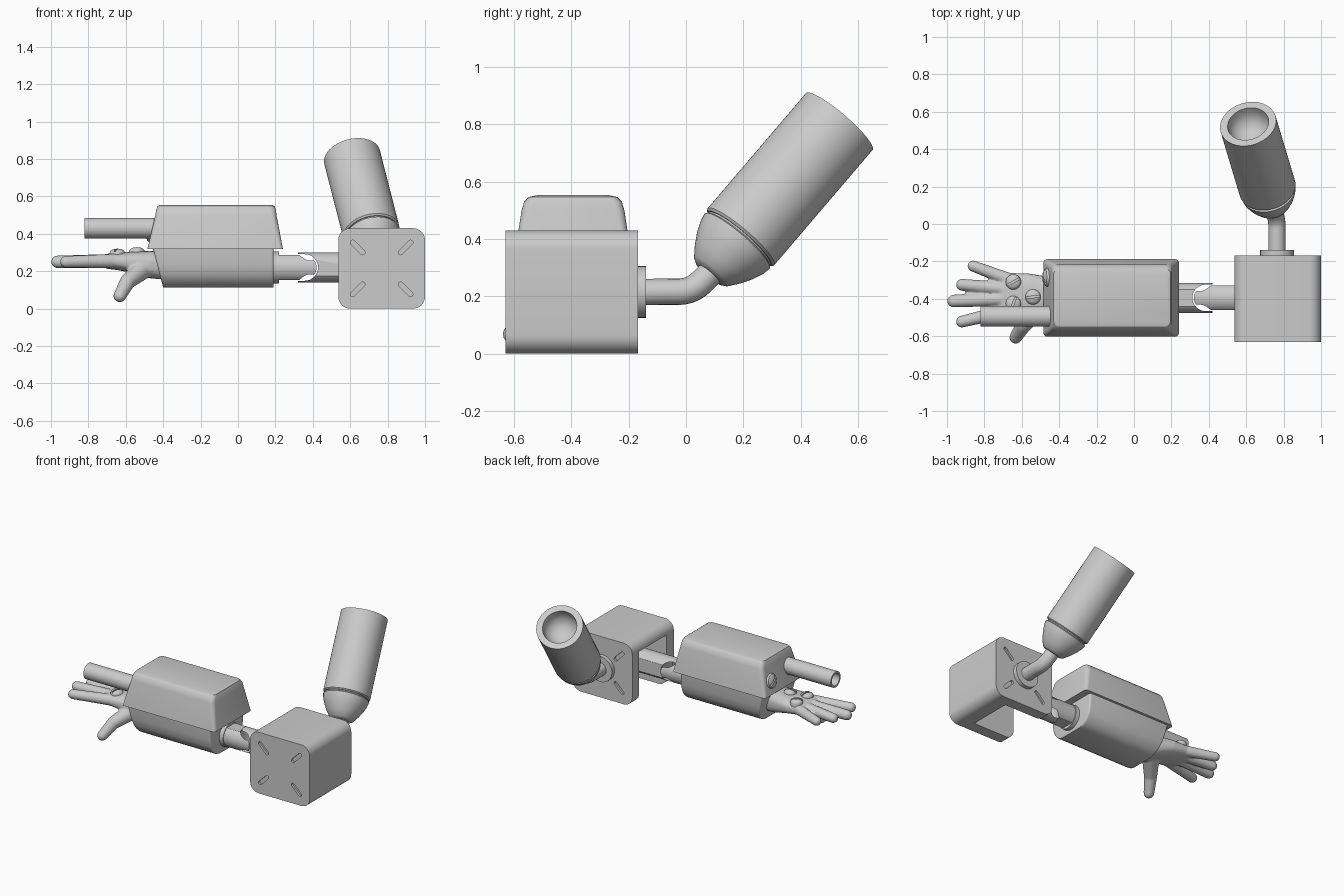
import bpy, bmesh, math
from mathutils import Vector

if "Cube" in bpy.data.objects:
    bpy.data.objects.remove(bpy.data.objects["Cube"])

CY, CZ = -0.395, 0.22          # forearm axis


def finish(name, bm, angle=35):
    bmesh.ops.remove_doubles(bm, verts=bm.verts, dist=1e-5)
    bmesh.ops.recalc_face_normals(bm, faces=bm.faces)
    me = bpy.data.meshes.new(name)
    bm.to_mesh(me)
    bm.free()
    ob = bpy.data.objects.new(name, me)
    bpy.context.collection.objects.link(ob)
    smooth(ob, angle)
    return ob


def smooth(ob, angle=35):
    bpy.ops.object.select_all(action='DESELECT')
    ob.select_set(True)
    bpy.context.view_layer.objects.active = ob
    bpy.ops.object.shade_smooth_by_angle(angle=math.radians(angle))


def apply(ob, kind, **props):
    m = ob.modifiers.new(kind.title(), kind)
    for k, v in props.items():
        setattr(m, k, v)
    bpy.context.view_layer.objects.active = ob
    bpy.ops.object.modifier_apply(modifier=m.name)


def cut(ob, cutter, op='DIFFERENCE'):
    apply(ob, 'BOOLEAN', object=cutter, operation=op, solver='EXACT')
    bpy.data.objects.remove(cutter)
    smooth(ob)


def loft(name, rings, angle=35):
    bm = bmesh.new()
    vs = [[bm.verts.new(p) for p in r] for r in rings]
    n = len(vs[0])
    for a, b in zip(vs, vs[1:]):
        for i in range(n):
            bm.faces.new((a[i], a[(i + 1) % n], b[(i + 1) % n], b[i]))
    bm.faces.new(vs[0])
    bm.faces.new(vs[-1])
    return finish(name, bm, angle)


def lathe(name, profile, origin, direction, n=48):
    """Spin (radius, height) pairs round an axis."""
    q = Vector(direction).to_track_quat('Z', 'Y')
    return loft(name, [[Vector(origin) + q @ Vector((max(r, 0.0005) * math.cos(t), max(r, 0.0005) * math.sin(t), h))
                        for t in (2 * math.pi * i / n for i in range(n))] for r, h in profile])


def block(name, lo, hi):
    (x0, y0, z0), (x1, y1, z1) = lo, hi
    return loft(name, [[(x0, y0, z), (x1, y0, z), (x1, y1, z), (x0, y1, z)] for z in (z0, z1)])


def rounded(cx, cy, w, h, r, n=8):
    """Rounded rectangle outline."""
    return [(cx + sx * (w / 2 - r) + r * math.cos(a), cy + sy * (h / 2 - r) + r * math.sin(a))
            for k, (sx, sy) in enumerate(((1, 1), (-1, 1), (-1, -1), (1, -1)))
            for a in (math.pi / 2 * (k + i / n) for i in range(n + 1))]


def pill(half, tip, sign, upright):
    """Long bar with one round end at x = tip, pointing along sign."""
    c = tip - sign * half
    arc = [(c + sign * half * math.cos(a), half * math.sin(a))
           for a in (math.pi * (i / 16 - 0.5) for i in range(17))]
    pts = arc + [(c - sign, half), (c - sign, -half)]
    if upright:
        return loft('bar', [[(x, CY + v, CZ + d) for x, v in pts] for d in (-.3, .3)])
    return loft('bar', [[(x, CY + d, CZ + v) for x, v in pts] for d in (-.3, .3)])


# elbow housing: hollow towards the forearm and below, slotted on both cheeks
box = rounded(0.768, 0.215, 0.464, 0.43, 0.065)
elbow = loft('elbow_housing', [[(x, y, z) for x, z in box] for y in (-0.63, -0.168)])
cut(elbow, block('cutter', (0.4, -0.55, -0.1), (0.86, -0.245, 0.36)))
for face in (-0.63, -0.168):
    for sx in (-1, 1):
        for sz in (-1, 1):
            ca = math.sqrt(0.5)
            pts = [(0.768 + 0.128 * sx + (u * sx - v) * ca, 0.215 + 0.112 * sz + (u + v * sx) * ca * sz)
                   for u, v in rounded(0, 0, 0.1, 0.025, 0.012, 4)]
            cut(elbow, loft('cutter', [[(x, face + d, z) for x, z in pts] for d in (-.015, .015)]))

# interlocking forks between forearm and elbow
for name, x0, sign, tip, other, up in (('forearm_fork', 0.15, 1, 0.42, 0.32, False),
                                       ('elbow_fork', 0.87, -1, 0.32, 0.42, True)):
    end = tip + sign * 0.02
    rod = lathe(name, [(0.08, 0), (0.08, abs(end - x0))], (x0, CY, CZ), (sign, 0, 0))
    cut(rod, pill(0.066, tip, sign, up), 'INTERSECT')
    cut(rod, pill(0.071, other - sign * 0.008, -sign, not up))
lathe('forearm_collar', [(0.085, 0), (0.085, 0.07)], (0.15, CY, CZ), (1, 0, 0))

# bent pipe to the upper arm
lathe('upper_arm_collar', [(0.09, 0), (0.09, 0.035)], (0.765, -0.175, 0.215), (0, 1, 0))
cu = bpy.data.curves.new('upper_arm_pipe', 'CURVE')
cu.dimensions = '3D'
cu.bevel_depth = 0.046
cu.bevel_resolution = 8
cu.resolution_u = 16
sp = cu.splines.new('BEZIER')
path = [((0.765, -0.17, 0.215), (0, 0.05, 0)), ((0.765, -0.03, 0.216), (0, 0.05, 0)),
        ((0.747, 0.078, 0.274), (-0.01, 0.032, 0.036)), ((0.73, 0.13, 0.335), (-0.01, 0.032, 0.036))]
sp.bezier_points.add(3)
for bp, (p, t) in zip(sp.bezier_points, path):
    bp.co = p
    bp.handle_left = Vector(p) - Vector(t)
    bp.handle_right = Vector(p) + Vector(t)
bpy.context.collection.objects.link(bpy.data.objects.new('upper_arm_pipe', cu))

# upper arm: cup and hollow-ended sleeve
A, B = Vector((0.715, 0.185, 0.4)), Vector((0.61, 0.535, 0.81))
axis, L = (B - A).normalized(), (B - A).length
lathe('upper_arm_cup', [(0, -0.165), (0.06, -0.163), (0.078, -0.152), (0.105, -0.115), (0.128, -0.075),
                        (0.144, -0.035), (0.149, -0.01), (0.14, -0.004), (0.14, 0.02)], A, axis)
lathe('upper_arm_sleeve', [(0, 0.002), (0.145, 0.002), (0.153, 0.01), (0.153, L), (0.112, L),
                           (0.107, L - 0.04), (0.09, L - 0.08), (0.05, L - 0.11), (0, L - 0.12)], A, axis)


# forearm shells: lofted rounded rectangles (x0, x1, y0, y1, z, corner)
def shell(name, levels):
    return loft(name, [[(x, y, z) for x, y in rounded((x0 + x1) / 2, (y0 + y1) / 2, x1 - x0, y1 - y0, r, 5)]
                       for x0, x1, y0, y1, z, r in levels], 30)


shell('forearm_cover', [(-0.484, 0.24, -0.602, -0.188, 0.32, 0.02),
                        (-0.442, 0.206, -0.574, -0.215, 0.50, 0.03),
                        (-0.437, 0.202, -0.565, -0.224, 0.53, 0.03),
                        (-0.43, 0.196, -0.548, -0.241, 0.547, 0.03),
                        (-0.422, 0.186, -0.52, -0.27, 0.553, 0.03)])
# hull section rounds under the arm
levels = []
for z, w in ((0.322, 0.19), (0.24, 0.186), (0.19, 0.176), (0.16, 0.16), (0.135, 0.138), (0.118, 0.112), (0.112, 0.09)):
    levels.append((-0.40 - 0.055 * (z - 0.112) / 0.21, 0.19, CY - w, CY + w, z, 0.012))
shell('forearm_hull', levels)

# gun barrel
lathe('barrel', [(0.055, 0), (0.055, 0.42), (0.042, 0.42), (0.04, 0.2), (0, 0.2)],
      (-0.40, -0.494, 0.43), (-1, 0, 0))


# slotted dome screws
def screw(name, loc, normal, r, turn):
    ob = lathe(name, [(r, -0.02), (r, 0.003), (r * 0.9, 0.013), (r * 0.6, 0.021), (0, 0.025)], loc, normal, 32)
    q = Vector(normal).to_track_quat('Z', 'Y')
    d = Vector((math.cos(turn), math.sin(turn), 0))
    s = Vector((-d.y, d.x, 0)) * 0.005
    cut(ob, loft('cutter', [[Vector(loc) + q @ (d * a * 0.08 + s * b + Vector((0, 0, h)))
                             for a, b in ((-1, -1), (1, -1), (1, 1), (-1, 1))] for h in (0.01, 0.05)]))


screw('cover_screw', (-0.463, -0.285, 0.405), (-1, 0, 0.22), 0.05, 0.6)
for i, (x, y, z, t) in enumerate(((-0.645, -0.31, 0.296, 0.5), (-0.54, -0.39, 0.304, 0.1),
                                  (-0.645, -0.425, 0.296, 1.2), (-0.55, -0.30, 0.30, 0.8))[:3]):
    screw(f'hand_screw_{i}', (x, y, z), (0, 0, 1), 0.041, t)

# hand: palm and fingers fused with a remesh
parts = [loft('palm', [[(x, cy + w * math.copysign(abs(math.cos(a)) ** 0.75, math.cos(a)),
                         cz + h * math.copysign(abs(math.sin(a)) ** 0.75, math.sin(a)))
                        for a in (2 * math.pi * i / 32 for i in range(32))]
                       for x, cy, cz, w, h in ((-0.39, -0.385, 0.23, 0.09, 0.075), (-0.47, -0.385, 0.235, 0.105, 0.073),
                                               (-0.56, -0.38, 0.248, 0.115, 0.058), (-0.65, -0.38, 0.253, 0.118, 0.046),
                                               (-0.70, -0.38, 0.253, 0.11, 0.04), (-0.72, -0.38, 0.253, 0.09, 0.028))])]
for p, q, r0, r1 in (((-0.66, -0.30, 0.255), (-0.86, -0.225, 0.25), 0.036, 0.030),
                     ((-0.66, -0.35, 0.255), (-0.92, -0.325, 0.25), 0.038, 0.032),
                     ((-0.66, -0.40, 0.255), (-0.965, -0.412, 0.25), 0.038, 0.034),
                     ((-0.66, -0.46, 0.255), (-0.92, -0.522, 0.25), 0.038, 0.032),
                     ((-0.50, -0.43, 0.22), (-0.59, -0.54, 0.145), 0.058, 0.042),
                     ((-0.59, -0.54, 0.145), (-0.632, -0.606, 0.068), 0.042, 0.034)):
    p, q = Vector(p), Vector(q)
    ln = (q - p).length
    prof = [(r0 * math.cos(a), r0 * math.sin(a)) for a in (math.pi / 12 * (i - 6) for i in range(6))]
    prof += [(r0, 0)] + [(r1 * math.cos(a), ln + r1 * math.sin(a)) for a in (math.pi / 12 * i for i in range(7))]
    parts.append(lathe('digit', prof, p, q - p, 20))
bpy.ops.object.select_all(action='DESELECT')
for ob in parts:
    ob.select_set(True)
hand = parts[0]
bpy.context.view_layer.objects.active = hand
bpy.ops.object.join()
hand.name = 'hand'
apply(hand, 'REMESH', mode='VOXEL', voxel_size=0.007)
apply(hand, 'SMOOTH', factor=0.5, iterations=5)
smooth(hand, 80)
